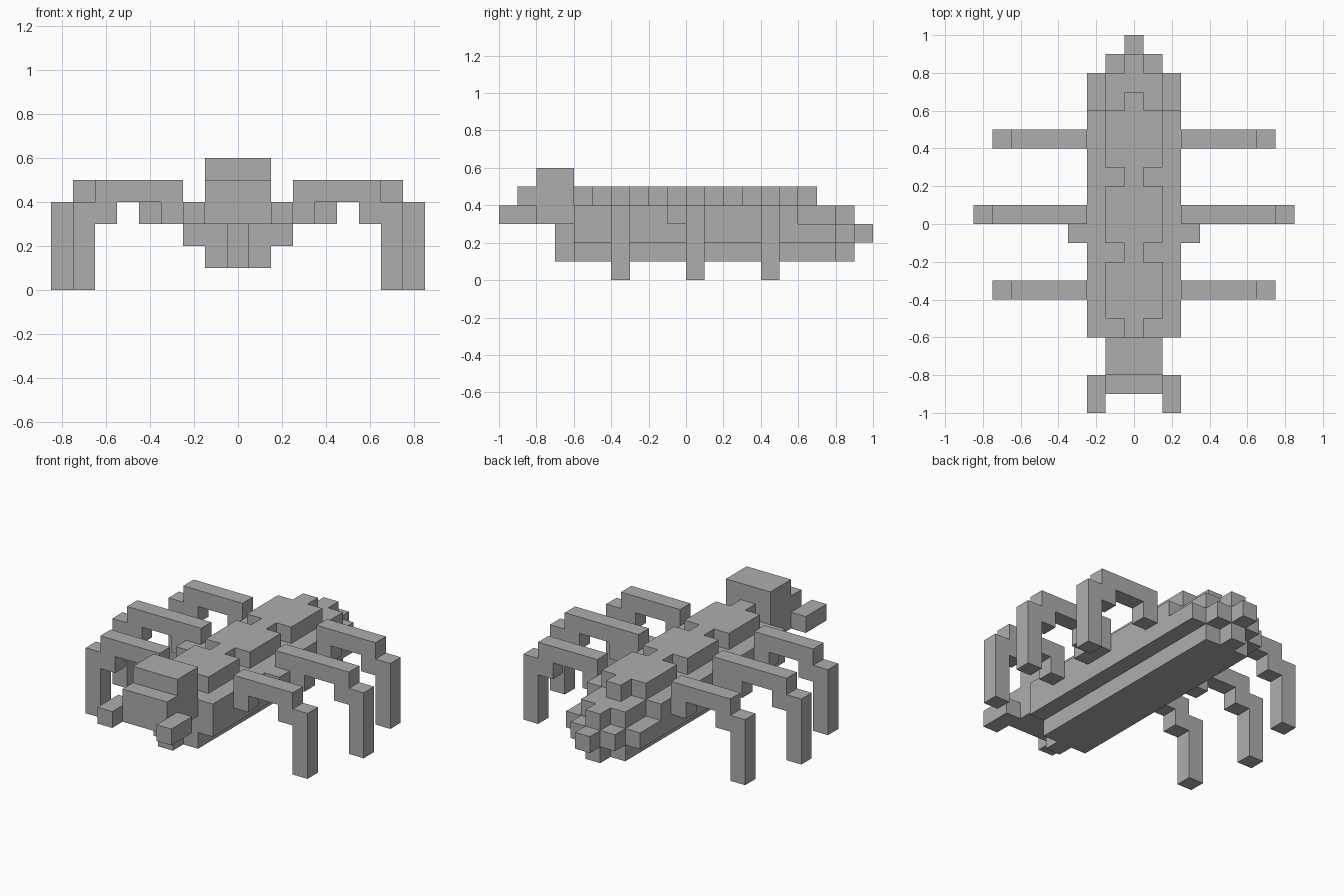
import bpy, bmesh
from mathutils import Vector

if "Cube" in bpy.data.objects:
    bpy.data.objects.remove(bpy.data.objects["Cube"])

grey = bpy.data.materials.new("grey")
grey.diffuse_color = (0.42, 0.42, 0.42, 1)
grey.use_nodes = True
grey.node_tree.nodes["Principled BSDF"].inputs["Base Color"].default_value = grey.diffuse_color


def prism(name, outline, offset):
    """Extrude a closed 3D outline along offset."""
    bm = bmesh.new()
    face = bm.faces.new([bm.verts.new(p) for p in outline])
    ext = bmesh.ops.extrude_face_region(bm, geom=[face], use_keep_orig=True)
    verts = [g for g in ext["geom"] if isinstance(g, bmesh.types.BMVert)]
    bmesh.ops.translate(bm, verts=verts, vec=Vector(offset))
    bmesh.ops.recalc_face_normals(bm, faces=bm.faces)
    mesh = bpy.data.meshes.new(name)
    bm.to_mesh(mesh)
    bm.free()
    mesh.materials.append(grey)
    obj = bpy.data.objects.new(name, mesh)
    bpy.context.collection.objects.link(obj)
    return obj


def layer(name, z0, z1, y_start, steps):
    """Symmetric slab; steps are (half width, y where that width ends)."""
    side, y = [], y_start
    for w, y_end in steps:
        side += [(w, y, z0), (w, y_end, z0)]
        y = y_end
    mirrored = [(-x, y, z) for x, y, z in reversed(side)]
    return prism(name, side + mirrored, (0, 0, z1 - z0))


def box(name, x0, x1, y0, y1, z0, z1):
    return prism(name, [(x0, y0, z0), (x1, y0, z0), (x1, y1, z0), (x0, y1, z0)],
                 (0, 0, z1 - z0))


# Body, from the belly up to the notched back plate
layer("belly", 0.1, 0.2, -0.7, [(0.05, -0.6), (0.15, 0.8), (0.05, 0.9)])
layer("lower_body", 0.2, 0.3, -0.7,
      [(0.05, -0.6), (0.25, 0.8), (0.15, 0.9), (0.05, 1.0)])
layer("upper_body", 0.3, 0.4, -0.6, [(0.25, 0.6), (0.15, 0.8), (0.05, 0.9)])
layer("back_plate", 0.4, 0.5, -0.6,
      [(0.05, -0.5), (0.15, -0.2), (0.05, -0.1), (0.15, 0.2),
       (0.05, 0.3), (0.15, 0.6), (0.05, 0.7)])

# Head: side profile with a stepped brow
head = [(-0.9, 0.3), (-0.6, 0.3), (-0.6, 0.6), (-0.8, 0.6), (-0.8, 0.5), (-0.9, 0.5)]
prism("head", [(-0.15, y, z) for y, z in head], (0.3, 0, 0))


def leg(name, s, y, reach):
    """Arched leg; reach moves the knee and foot outward."""
    r = reach
    pts = [(0.25, 0.5), (0.65 + r, 0.5), (0.65 + r, 0.4), (0.75 + r, 0.4),
           (0.75 + r, 0), (0.65 + r, 0), (0.65 + r, 0.3), (0.55 + r, 0.3),
           (0.55 + r, 0.4), (0.35 + r, 0.4), (0.35 + r, 0.3), (0.25, 0.3)]
    prism(name, [(s * x, y, z) for x, z in pts], (0, 0.1, 0))


# Mirrored parts: mandibles, hip blocks and three legs per side
for s, side in ((-1, "left"), (1, "right")):
    box(f"{side}_mandible", s * 0.15, s * 0.25, -1.0, -0.8, 0.3, 0.4)
    box(f"{side}_hip", s * 0.25, s * 0.35, -0.1, 0.0, 0.3, 0.4)
    leg(f"{side}_front_leg", s, -0.4, 0)
    leg(f"{side}_middle_leg", s, 0.0, 0.1)
    leg(f"{side}_rear_leg", s, 0.4, 0)
